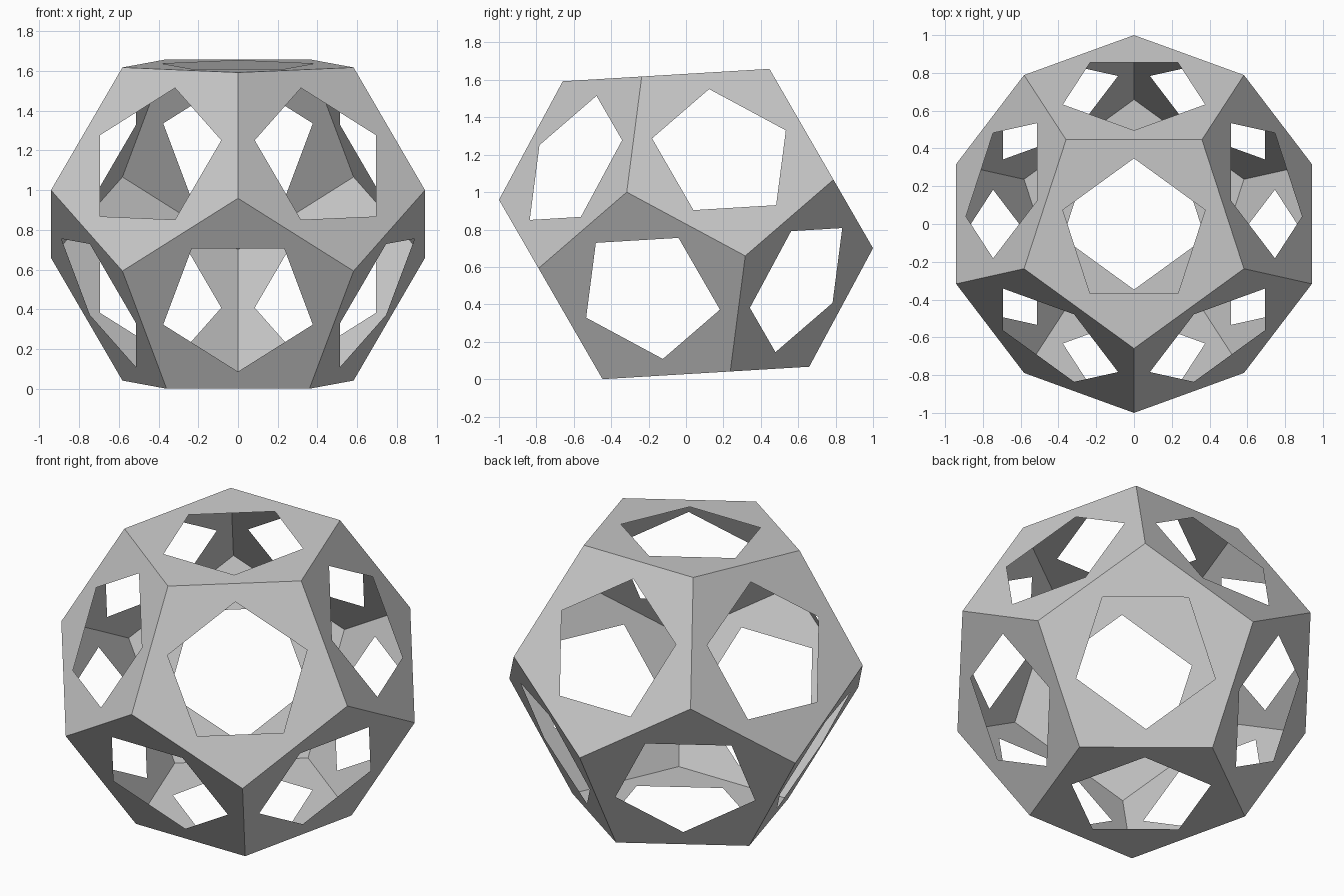
import bpy, bmesh
from math import sin, cos, tan, pi, radians, sqrt, atan
from mathutils import Matrix, Vector

if "Cube" in bpy.data.objects:
    bpy.data.objects.remove(bpy.data.objects["Cube"])

R = 1.0083                                   # circumradius of the dodecahedron
A = R / 1.401259                             # edge length
INRAD = 1.113516 * A                         # centre to face
R_OUT = A / (2 * sin(pi / 5))                # face corner radius
R_HOLE = 0.8 * A / (2 * tan(pi / 5))         # hole corners point at edge midpoints
FACE_ANGLE = atan(2)                         # angle between neighbouring face normals
TILT = FACE_ANGLE - radians(60)


def pentagon(radius, start):
    return [Vector((radius * cos(start + i * 2 * pi / 5),
                    radius * sin(start + i * 2 * pi / 5), INRAD)) for i in range(5)]


def add_panel(bm, mat):
    """Flat pentagon panel with a counter-rotated pentagonal hole."""
    o = [bm.verts.new(mat @ p) for p in pentagon(R_OUT, -pi / 2)]
    h = [bm.verts.new(mat @ p) for p in pentagon(R_HOLE, -pi / 2 + pi / 5)]
    for i in range(5):
        j = (i + 1) % 5
        bm.faces.new((o[i], o[j], h[i]))     # along the edge
        bm.faces.new((h[i], o[j], h[j]))     # at the corner


bm = bmesh.new()
tilt = Matrix.Rotation(TILT, 4, 'X')
# upper half (cap + five sides), then the same half turned over
for half in (tilt, tilt @ Matrix.Rotation(pi, 4, 'X')):
    add_panel(bm, half)
    for k in range(5):
        add_panel(bm, half @ Matrix.Rotation(k * 2 * pi / 5, 4, 'Z')
                  @ Matrix.Rotation(-FACE_ANGLE, 4, 'X') @ Matrix.Rotation(pi, 4, 'Z'))
bmesh.ops.remove_doubles(bm, verts=bm.verts, dist=0.001)

# stand on the ground
low = min(v.co.z for v in bm.verts)
bmesh.ops.translate(bm, verts=bm.verts, vec=(0, 0, -low))

mesh = bpy.data.meshes.new("pierced_dodecahedron")
bm.to_mesh(mesh)
bm.free()
obj = bpy.data.objects.new("pierced_dodecahedron", mesh)
bpy.context.collection.objects.link(obj)
